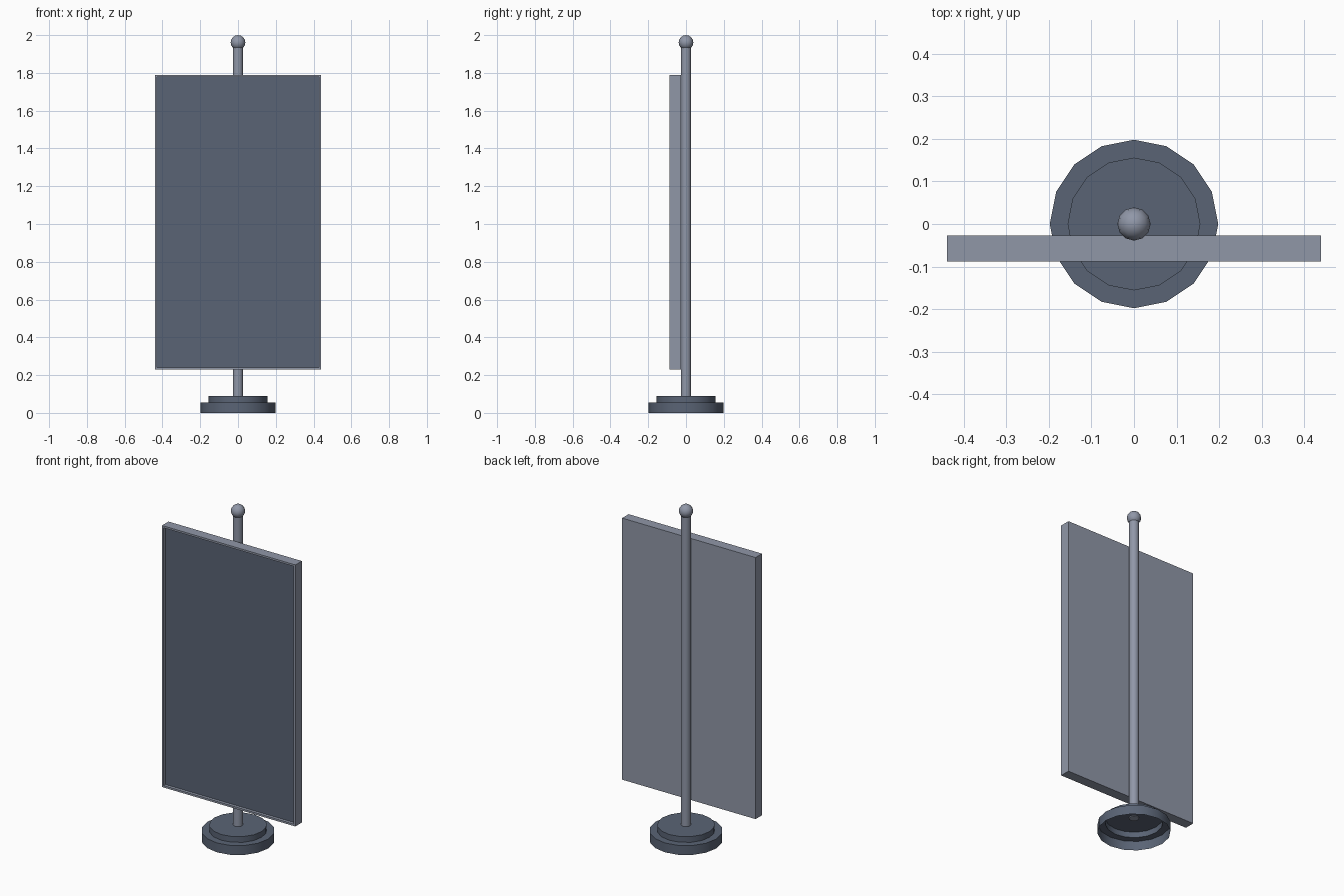
import bpy, bmesh, math

if "Cube" in bpy.data.objects:
    bpy.data.objects.remove(bpy.data.objects["Cube"])


def material(name, color):
    m = bpy.data.materials.new(name)
    m.diffuse_color = (*color, 1)
    m.use_nodes = True
    m.node_tree.nodes["Principled BSDF"].inputs["Base Color"].default_value = m.diffuse_color
    return m


DARK = material("dark slate", (0.102, 0.127, 0.178))
LIGHT = material("light steel", (0.28, 0.31, 0.39))


def add_object(name, bm, mats, smooth=True):
    bmesh.ops.recalc_face_normals(bm, faces=bm.faces)
    mesh = bpy.data.meshes.new(name)
    bm.to_mesh(mesh)
    bm.free()
    ob = bpy.data.objects.new(name, mesh)
    bpy.context.collection.objects.link(ob)
    for m in mats:
        mesh.materials.append(m)
    if smooth:
        bpy.ops.object.select_all(action='DESELECT')
        ob.select_set(True)
        bpy.context.view_layer.objects.active = ob
        bpy.ops.object.shade_smooth_by_angle(angle=math.radians(40))
    return ob


def lathe(name, profile, sides, mat):
    """Spin an (r, z) profile around the z axis."""
    bm = bmesh.new()
    verts = [bm.verts.new((r, 0, z)) for r, z in profile]
    edges = [bm.edges.new(pair) for pair in zip(verts, verts[1:])]
    bmesh.ops.spin(bm, geom=verts + edges, cent=(0, 0, 0), axis=(0, 0, 1),
                   angle=math.tau, steps=sides, use_duplicate=False)
    bmesh.ops.remove_doubles(bm, verts=bm.verts, dist=1e-5)
    ob = add_object(name, bm, [mat])
    return ob


# Stepped round foot, hollow underneath; the profile runs from top centre outward
foot = lathe("stepped_base", [(0, 0.09), (0.156, 0.09), (0.156, 0.056),
                              (0.198, 0.056), (0.198, 0)], 16, DARK)
# Open shell: make sure its normals point outward
if foot.data.polygons[0].normal.z < 0 and foot.data.polygons[0].center.z > 0.08:
    foot.data.flip_normals()

# Upright pole
lathe("pole", [(0, 0.085), (0.027, 0.085), (0.027, 1.94), (0, 1.94)], 16, LIGHT)

# Ball finial
bm = bmesh.new()
bmesh.ops.create_uvsphere(bm, u_segments=12, v_segments=8, radius=0.039)
bmesh.ops.translate(bm, verts=bm.verts, vec=(0, 0, 1.961))
add_object("ball_finial", bm, [LIGHT])

# Board: box whose front is inset to leave a thin rim, then recessed
bm = bmesh.new()
bmesh.ops.create_cube(bm, size=1)
bmesh.ops.scale(bm, verts=bm.verts, vec=(0.88, 0.061, 1.56))
bmesh.ops.translate(bm, verts=bm.verts, vec=(0, -0.0575, 1.01))
bm.normal_update()
front = next(f for f in bm.faces if f.normal.y < -0.9)
bmesh.ops.inset_region(bm, faces=[front], thickness=0.016)
front.material_index = 1
recess = bmesh.ops.extrude_face_region(bm, geom=[front])
moved = [g for g in recess["geom"] if isinstance(g, bmesh.types.BMVert)]
bmesh.ops.translate(bm, verts=moved, vec=(0, 0.018, 0))
if front.is_valid:
    bmesh.ops.delete(bm, geom=[front], context='FACES_ONLY')
# Only the sunken display face is dark
for f in bm.faces:
    f.normal_update()
    c = f.calc_center_median()
    f.material_index = int(abs(f.normal.y) > 0.9 and -0.08 < c.y < -0.04)
add_object("sign_board", bm, [LIGHT, DARK], smooth=False)
